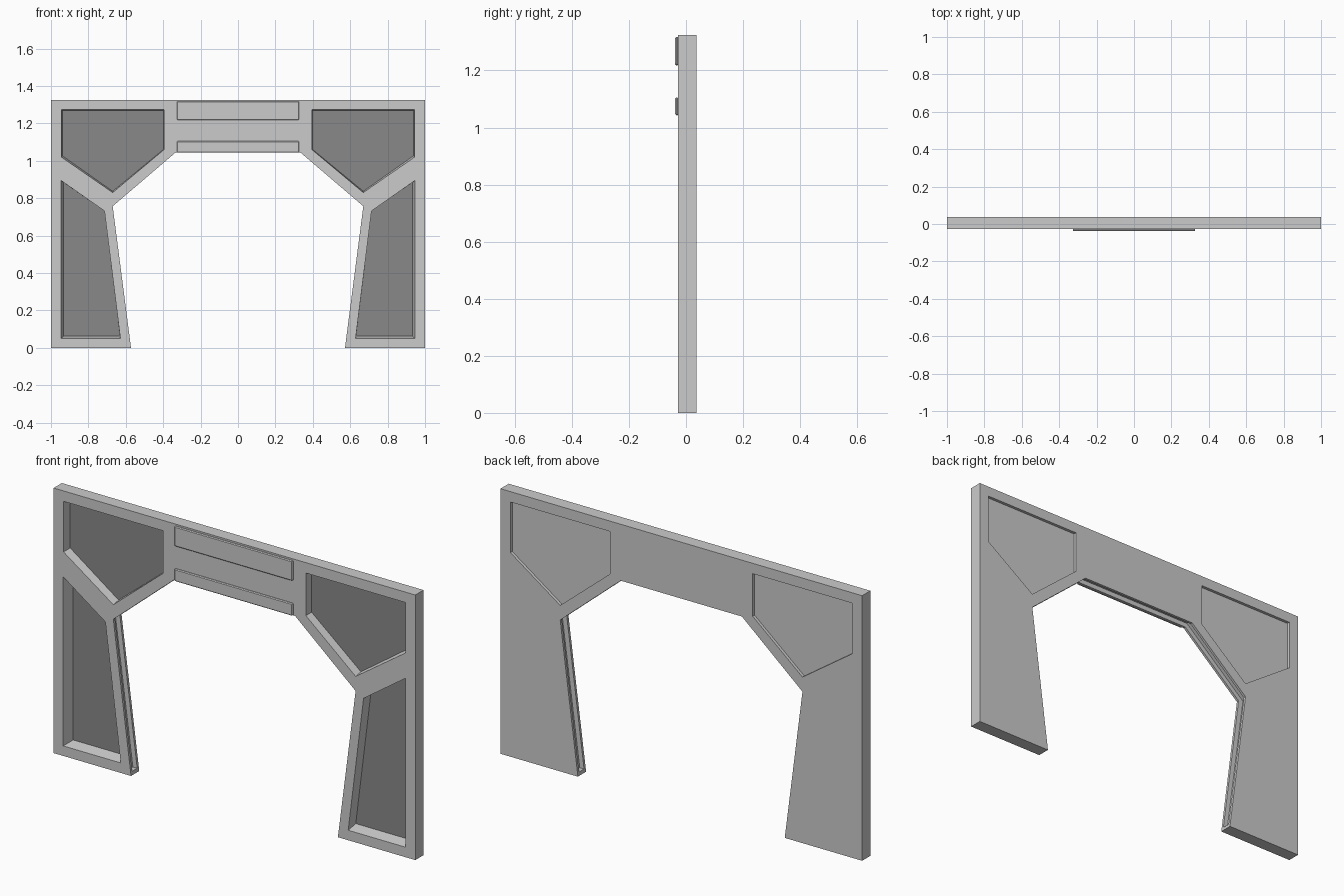
import bpy, bmesh

if "Cube" in bpy.data.objects:
    bpy.data.objects.remove(bpy.data.objects["Cube"])

FRONT, BACK = -0.028, 0.037


def prism(name, front, y0, y1, back=None):
    """Solid between an x-z outline at y0 and a matching outline at y1."""
    bm = bmesh.new()
    a = [bm.verts.new((x, y0, z)) for x, z in front]
    b = [bm.verts.new((x, y1, z)) for x, z in (back or front)]
    bm.faces.new(a)
    bm.faces.new(b[::-1])
    for i in range(len(a)):
        j = (i + 1) % len(a)
        bm.faces.new((a[j], a[i], b[i], b[j]))
    bmesh.ops.recalc_face_normals(bm, faces=bm.faces[:])
    me = bpy.data.meshes.new(name)
    bm.to_mesh(me)
    bm.free()
    ob = bpy.data.objects.new(name, me)
    bpy.context.collection.objects.link(ob)
    return ob


def flip(pts, s):
    return [(x * s, z) for x, z in pts]


def both_sides(pts):
    """Left half outline continued by its mirror image."""
    return pts + [(-x, z) for x, z in reversed(pts)]


def cut(target, cutter):
    mod = target.modifiers.new(cutter.name, 'BOOLEAN')
    mod.operation = 'DIFFERENCE'
    mod.solver = 'EXACT'
    mod.object = cutter
    bpy.context.view_layer.objects.active = target
    bpy.ops.object.modifier_apply(modifier=mod.name)
    bpy.data.objects.remove(cutter, do_unlink=True)


dark = bpy.data.materials.new("dark_panel")
dark.diffuse_color = (0.25, 0.25, 0.25, 1)
dark.use_nodes = True
dark.node_tree.nodes["Principled BSDF"].inputs["Base Color"].default_value = dark.diffuse_color

# Arch-shaped wall
left_half = [(-0.335, 1.043), (-0.67, 0.757), (-0.572, 0), (-1, 0), (-1, 1.325)]
wall = prism("arch_wall", both_sides(left_half), FRONT, BACK)

# Channel running round the inside of the opening
channel = [(-0.598, 0.018), (-0.697, 0.765), (-0.345, 1.067)]
cut(wall, prism("channel_cutter", both_sides(channel), -0.015, 0.024))

# Recess outlines (left side): rim at the front and slightly tapered floor
upper = [(-0.945, 1.273), (-0.945, 1.02), (-0.67, 0.83), (-0.395, 1.06), (-0.395, 1.273)]
upper_floor = [(-0.938, 1.268), (-0.938, 1.026), (-0.67, 0.837), (-0.397, 1.062), (-0.397, 1.268)]
lower = [(-0.947, 0.895), (-0.947, 0.05), (-0.629, 0.05), (-0.714, 0.732)]
lower_floor = [(-0.932, 0.884), (-0.932, 0.062), (-0.631, 0.062), (-0.714, 0.732)]

for side, s in (("left", 1), ("right", -1)):
    for name, rim, floor, depth in (("upper", upper, upper_floor, 0.015),
                                    ("lower", lower, lower_floor, 0.03)):
        # Front recess and its dark panel
        cut(wall, prism("recess_cutter", flip(rim, s), FRONT, depth, flip(floor, s)))
        panel = prism(f"{name}_panel_{side}", flip(floor, s), depth - 0.001, depth + 0.001)
        panel.data.materials.append(dark)
    # Shallow recess on the back
    cut(wall, prism("back_cutter", flip(upper, s), 0.022, BACK + 0.02))

# Raised bars above the opening, chamfered on the front
for name, z0, z1 in (("upper_bar", 1.218, 1.318), ("lower_bar", 1.043, 1.105)):
    rim = [(-0.327, z0), (0.327, z0), (0.327, z1), (-0.327, z1)]
    bar = prism(name, rim, -0.038, FRONT + 0.002)
    bev = bar.modifiers.new("chamfer", 'BEVEL')
    bev.width = 0.004
    bev.segments = 1
